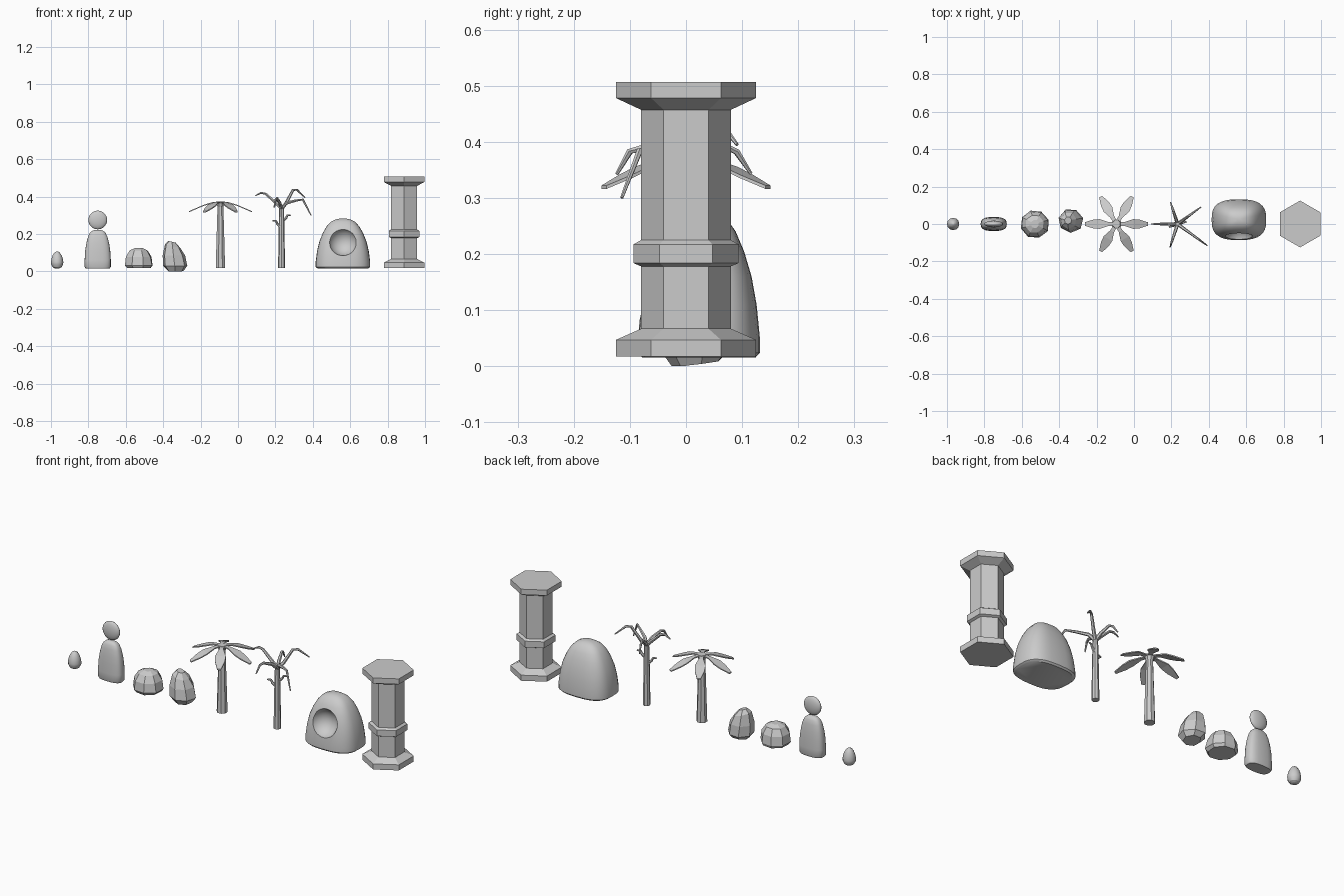
import bpy, bmesh, math, random
from mathutils import Vector, Matrix

if "Cube" in bpy.data.objects:
    bpy.data.objects.remove(bpy.data.objects["Cube"])

random.seed(4)


def finish(name, bm, smooth=None):
    bmesh.ops.recalc_face_normals(bm, faces=bm.faces)
    me = bpy.data.meshes.new(name)
    bm.to_mesh(me)
    bm.free()
    if smooth:
        me.shade_smooth()
        me.set_sharp_from_angle(angle=math.radians(smooth))
    ob = bpy.data.objects.new(name, me)
    bpy.context.collection.objects.link(ob)
    return ob


def loft(bm, rings):
    """Skin a list of closed rings and cap both ends."""
    rows = [[bm.verts.new(p) for p in r] for r in rings]
    n = len(rows[0])
    for a, b in zip(rows, rows[1:]):
        for i in range(n):
            j = (i + 1) % n
            bm.faces.new((a[i], a[j], b[j], b[i]))
    bm.faces.new(rows[0][::-1])
    bm.faces.new(rows[-1])


def stack(name, x, y, profile, n, depth=1.0, power=2.0, turn=0.0, jitter=0.0, smooth=None):
    """Stacked (super)elliptic rings; profile is (radius, z)."""
    rings = []
    for r, z in profile:
        ring = []
        for i in range(n):
            a = turn + 2 * math.pi * i / n
            c, s = math.cos(a), math.sin(a)
            e = 2 / power
            k = r * (1 + random.uniform(-jitter, jitter))
            ring.append((x + k * math.copysign(abs(c) ** e, c),
                         y + k * depth * math.copysign(abs(s) ** e, s), z))
        rings.append(ring)
    bm = bmesh.new()
    loft(bm, rings)
    return finish(name, bm, smooth)


def tube(bm, pts, radii, n=6):
    """Tapered round limb along a path."""
    pts = [Vector(p) for p in pts]
    rings = []
    for i, p in enumerate(pts):
        d = (pts[min(i + 1, len(pts) - 1)] - pts[max(i - 1, 0)]).normalized()
        q = d.to_track_quat('Z', 'Y')
        rings.append([p + q @ Vector((radii[i] * math.cos(2 * math.pi * k / n),
                                      radii[i] * math.sin(2 * math.pi * k / n), 0))
                      for k in range(n)])
    loft(bm, rings)


# Egg
stack("egg", -0.967, 0, [(0.012, 0.016), (0.024, 0.023), (0.032, 0.038), (0.033, 0.05), (0.03, 0.068),
      (0.024, 0.086), (0.014, 0.101), (0.004, 0.107)], 12, smooth=30)

# Figure: slab body with a flattened disc head
stack("figure_body", -0.75, 0, [(0.064, 0.016), (0.07, 0.024), (0.07, 0.06), (0.067, 0.11), (0.061, 0.15),
      (0.052, 0.185), (0.042, 0.206), (0.028, 0.218), (0.012, 0.222)], 24, depth=0.53, power=2.8, smooth=40)
bm = bmesh.new()
bmesh.ops.create_uvsphere(bm, u_segments=24, v_segments=16, radius=0.05,
                          matrix=Matrix.Translation((-0.75, 0, 0.275)) @ Matrix.Diagonal((1, 0.36, 1, 1)))
finish("figure_head", bm, 40)

# Rocks
stack("low_rock", -0.53, 0, [(0.066, 0.017), (0.077, 0.032), (0.07, 0.078), (0.05, 0.112), (0.022, 0.125)],
      8, turn=0.3, jitter=0.04)
rock = stack("tall_rock", -0.337, 0.018, [(0.045, 0.006), (0.064, 0.03), (0.06, 0.085), (0.044, 0.135),
             (0.02, 0.158)], 7, turn=0.2, jitter=0.05)
for v in rock.data.vertices:
    v.co.x -= 0.12 * (v.co.z - 0.03)
    if v.co.z < 0.01:
        v.co.z = 0.0 + max(0, v.co.y) * 0.15
    elif v.co.z > 0.1:
        v.co.z -= 0.25 * (v.co.x + 0.35)

# Palm: trunk and six drooping leaves
PX = -0.094
stack("palm_trunk", PX, 0, [(0.027, 0.017), (0.022, 0.19), (0.017, 0.345), (0.024, 0.37), (0.022, 0.375)],
      8, turn=math.pi / 8)
bm = bmesh.new()
leaf = [(0.01, 0.010, 0.371), (0.045, 0.011, 0.367), (0.09, 0.026, 0.353),
        (0.125, 0.023, 0.338), (0.169, 0.009, 0.319)]
for k in range(6):
    rot = Matrix.Translation((PX, 0, 0)) @ Matrix.Rotation(k * math.pi / 3, 4, 'Z')
    loft(bm, [[rot @ Vector(p) for p in ((r, -w, z - 0.003), (r, w, z - 0.003), (r, w, z + 0.003),
                                         (r, -w, z + 0.003))] for r, w, z in leaf])
finish("palm_leaves", bm)

# Bare tree: trunk, five bent branches, short twigs
TX = 0.233
bm = bmesh.new()
tube(bm, [(TX, 0, 0.017), (TX, 0, 0.12), (TX, 0, 0.25), (TX, 0, 0.355)],
     [0.019, 0.017, 0.015, 0.012], 8)
branches = [(36, 0.075, 0.435, 0.1, 0.437, 0.155, 0.395), (108, 0.075, 0.392, 0.095, 0.382, 0.122, 0.343),
            (180, 0.085, 0.415, 0.11, 0.42, 0.14, 0.405), (252, 0.085, 0.388, 0.105, 0.383, 0.13, 0.342),
            (324, 0.09, 0.378, 0.14, 0.385, 0.195, 0.3)]
for deg, r1, z1, r2, z2, r3, z3 in branches:
    c, s = math.cos(math.radians(deg)), math.sin(math.radians(deg))
    path = [(0, 0.335), (0.03, 0.365), (r1, z1), (r2, z2), (r3, z3)]
    tube(bm, [(TX + r * c, r * s, z) for r, z in path], [0.01, 0.009, 0.007, 0.006, 0.003])
for deg, z in ((15, 0.265), (200, 0.235)):
    c, s = math.cos(math.radians(deg)), math.sin(math.radians(deg))
    tube(bm, [(TX + r * c, r * s, z + h) for r, h in ((0, 0), (0.025, 0.02), (0.032, 0.035), (0.05, 0.036))],
         [0.009, 0.007, 0.006, 0.004])
finish("bare_tree", bm, 35)

# Domed den with a scooped opening
den = stack("den", 0.561, 0.023, [(0.136, 0.016), (0.146, 0.024), (0.146, 0.05), (0.138, 0.11), (0.126, 0.16),
            (0.108, 0.205), (0.088, 0.24), (0.065, 0.265), (0.04, 0.278), (0.015, 0.283)],
            32, depth=0.745, power=2.8, smooth=40)
bm = bmesh.new()
bmesh.ops.create_uvsphere(bm, u_segments=32, v_segments=20, radius=0.076,
                          matrix=Matrix.Translation((0.561, -0.09, 0.16)))
cutter = finish("den_cutter", bm, 40)
cutter.hide_render = True
mod = den.modifiers.new("opening", 'BOOLEAN')
mod.operation, mod.object, mod.solver = 'DIFFERENCE', cutter, 'EXACT'
bpy.context.view_layer.objects.active = den
bpy.ops.object.modifier_apply(modifier=mod.name)
bpy.data.objects.remove(cutter)

# Hexagonal pillar with a belt ring
stack("pillar", 0.888, 0, [(0.125, 0.017), (0.125, 0.047), (0.08, 0.067), (0.08, 0.178), (0.094, 0.184),
      (0.094, 0.217), (0.08, 0.225), (0.08, 0.457), (0.125, 0.478), (0.125, 0.507)], 6, turn=math.pi / 2)
